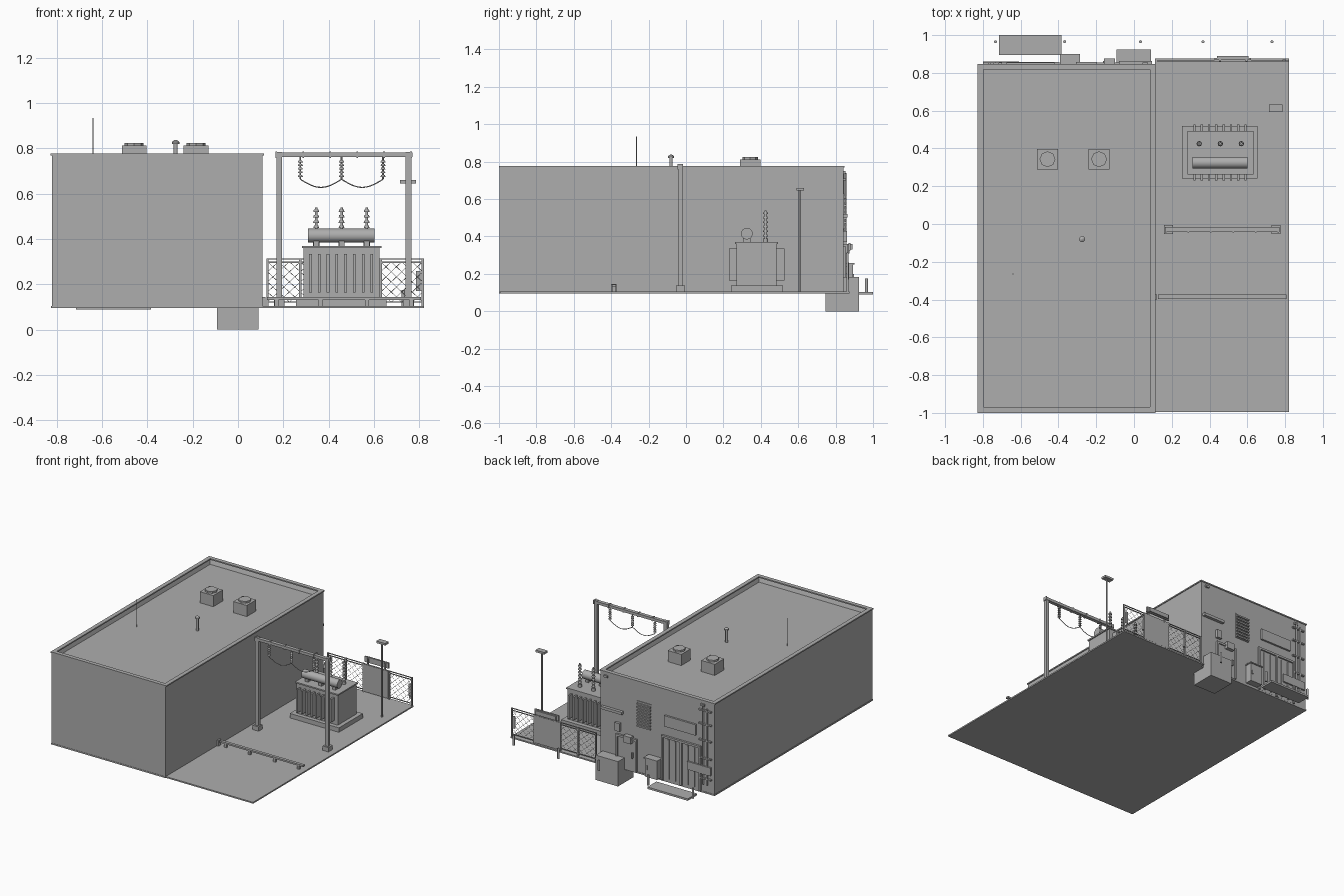
import bpy, bmesh, math
from mathutils import Vector, Matrix

grey = bpy.data.materials.new("plain grey")
grey.diffuse_color = (0.42, 0.42, 0.42, 1)


def finish(name, bm, smooth=False):
    me = bpy.data.meshes.new(name)
    bm.to_mesh(me)
    bm.free()
    me.materials.append(grey)
    ob = bpy.data.objects.new(name, me)
    bpy.context.scene.collection.objects.link(ob)
    if smooth:
        bpy.ops.object.select_all(action='DESELECT')
        bpy.context.view_layer.objects.active = ob
        ob.select_set(True)
        bpy.ops.object.shade_smooth_by_angle(angle=math.radians(40))
    return ob


def add_box(bm, x0, x1, y0, y1, z0, z1):
    m = Matrix.Translation(((x0 + x1) / 2, (y0 + y1) / 2, (z0 + z1) / 2))
    m = m @ Matrix.Diagonal((x1 - x0, y1 - y0, z1 - z0, 1))
    return bmesh.ops.create_cube(bm, size=1, matrix=m)['verts']


def add_tube(bm, a, b, r, n=12, r2=None):
    a, b = Vector(a), Vector(b)
    d = b - a
    m = Matrix.Translation((a + b) / 2) @ d.to_track_quat('Z', 'Y').to_matrix().to_4x4()
    bmesh.ops.create_cone(bm, cap_ends=True, segments=n, radius1=r,
                          radius2=r if r2 is None else r2, depth=d.length, matrix=m)


def boxes(name, *dims):
    bm = bmesh.new()
    for d in dims:
        add_box(bm, *d)
    return finish(name, bm)


def tubes(name, *specs):
    bm = bmesh.new()
    for s in specs:
        add_tube(bm, *s)
    return finish(name, bm, True)


# ground slab and building with recessed roof
boxes("ground_slab", (-0.825, 0.11, -1, 0.845, 0.095, 0.105), (0.11, 0.82, -0.995, 0.875, 0.095, 0.105))
bm = bmesh.new()
add_box(bm, -0.822, 0.108, -0.998, 0.842, 0.105, 0.775)
bm.normal_update()
top = [f for f in bm.faces if f.normal.z > 0.9]
bmesh.ops.inset_region(bm, faces=top, thickness=0.024)
bmesh.ops.translate(bm, verts=top[0].verts, vec=(0, 0, -0.045))
finish("building_shell", bm)
boxes("parapet_coping", (-0.828, -0.798, -1, 0.847, 0.768, 0.777), (0.084, 0.114, -1, 0.847, 0.768, 0.777),
      (-0.828, 0.114, -1, -0.97, 0.768, 0.777), (-0.828, 0.114, 0.817, 0.847, 0.768, 0.777))

# roof equipment
for i, x in enumerate((-0.458, -0.185)):
    boxes(f"roof_unit_{i}", (x - 0.055, x + 0.055, 0.288, 0.398, 0.73, 0.812))
    bm = bmesh.new()
    add_tube(bm, (x, 0.343, 0.81), (x, 0.343, 0.825), 0.042, 8)
    finish(f"roof_fan_{i}", bm)
tubes("roof_vent_pipe", ((-0.275, -0.08, 0.73), (-0.275, -0.08, 0.82), 0.009),
      ((-0.275, -0.08, 0.82), (-0.275, -0.08, 0.829), 0.016),
      ((-0.275, -0.08, 0.829), (-0.275, -0.08, 0.838), 0.016, 12, 0.004))
tubes("roof_antenna", ((-0.64, -0.265, 0.73), (-0.64, -0.265, 0.935), 0.003, 8))

# gantry: columns, footings, beam
GY = -0.03
boxes("gantry_columns", *[(x - 0.013, x + 0.013, GY - 0.011, GY + 0.011, 0.105, 0.785) for x in (0.182, 0.752)])
boxes("gantry_footings", *[(x - 0.024, x + 0.024, GY - 0.024, GY + 0.024, 0.105, 0.137) for x in (0.182, 0.752)])
boxes("gantry_beam", (0.165, 0.77, GY - 0.013, GY + 0.013, 0.762, 0.782),
      *[(0.165 + 0.119 * i, 0.173 + 0.119 * i, GY - 0.015, GY + 0.015, 0.758, 0.786) for i in range(6)])

# hanging insulators with sagging wires
IX = (0.275, 0.457, 0.64)
bm = bmesh.new()
for x in IX:
    add_tube(bm, (x, GY, 0.665), (x, GY, 0.765), 0.004, 8)
    for k in range(5):
        z = 0.675 + k * 0.016
        add_tube(bm, (x, GY, z), (x, GY, z + 0.008), 0.011, 12, 0.008)
finish("hanging_insulators", bm, True)
bm = bmesh.new()
for a, b in zip(IX, IX[1:]):
    pts = [(a + (b - a) * t / 12, GY, 0.664 - 0.036 * math.sin(math.pi * t / 12)) for t in range(13)]
    for p, q in zip(pts, pts[1:]):
        add_tube(bm, p, q, 0.0025, 6)
finish("sagging_wires", bm, True)

# transformer
boxes("transformer_plinth", (0.255, 0.655, 0.24, 0.518, 0.105, 0.138))
boxes("transformer_tank", (0.29, 0.625, 0.27, 0.485, 0.138, 0.36))
boxes("transformer_lid", (0.282, 0.633, 0.262, 0.492, 0.36, 0.37))
boxes("cooling_fins", *[(x - 0.006, x + 0.006, y0, y1, 0.165, 0.335)
                        for x in [0.32 + 0.0387 * i for i in range(8)]
                        for y0, y1 in ((0.23, 0.275), (0.48, 0.526))])
tubes("oil_conservator", ((0.31, 0.325, 0.415), (0.602, 0.325, 0.415), 0.031, 20))
boxes("conservator_supports", *[(x - 0.012, x + 0.012, 0.305, 0.345, 0.365, 0.395) for x in (0.345, 0.457, 0.568)])
bm = bmesh.new()
for x in (0.345, 0.457, 0.568):
    add_tube(bm, (x, 0.425, 0.365), (x, 0.425, 0.39), 0.014)
    add_tube(bm, (x, 0.425, 0.365), (x, 0.425, 0.54), 0.006, 10)
    for k in range(6):
        z = 0.40 + k * 0.024
        add_tube(bm, (x, 0.425, z), (x, 0.425, z + 0.011), 0.013, 12, 0.01)
finish("transformer_bushings", bm, True)

# low rail across the yard
boxes("low_rail", (0.128, 0.808, -0.396, -0.374, 0.132, 0.144),
      *[(x - 0.009, x + 0.009, -0.392, -0.378, 0.105, 0.135) for x in (0.17, 0.365, 0.57, 0.765)])

# lamp post
tubes("lamp_pole", ((0.75, 0.605, 0.105), (0.75, 0.605, 0.65), 0.006))
boxes("lamp_head", (0.714, 0.786, 0.592, 0.632, 0.645, 0.66))

# rear fence: posts, rails, diamond wires, gate and sign
FY = 0.863
boxes("fence_posts", *[(x - 0.005, x + 0.005, FY - 0.005, FY + 0.005, 0.1, 0.315) for x in (0.13, 0.275, 0.42, 0.63, 0.815)])
boxes("fence_rails", *[(0.13, 0.815, FY - 0.003, FY + 0.003, z, z + 0.005) for z in (0.12, 0.295, 0.31)])
bm = bmesh.new()
for x0, x1 in ((0.13, 0.42), (0.63, 0.815)):
    n = round((x1 - x0) / 0.048)
    w = (x1 - x0) / n
    for i in range(n):
        for j in range(4):
            a, b = x0 + i * w, x0 + (i + 1) * w
            z, h = 0.122 + j * 0.0445, 0.0445
            add_tube(bm, (a, FY, z), (b, FY, z + h), 0.001, 4)
            add_tube(bm, (a, FY, z + h), (b, FY, z), 0.001, 4)
finish("fence_mesh", bm)
boxes("gate_panel", (0.425, 0.625, FY - 0.006, FY + 0.006, 0.11, 0.312))
boxes("gate_sign", (0.425, 0.62, 0.868, 0.88, 0.325, 0.365), (0.44, 0.605, 0.88, 0.89, 0.33, 0.36),
      (0.45, 0.46, 0.86, 0.87, 0.3, 0.36), (0.59, 0.6, 0.86, 0.87, 0.3, 0.36))
boxes("fence_plate", (0.785, 0.805, 0.866, 0.872, 0.17, 0.26))

# bollards behind the building
tubes("bollards", *[((x, 0.965, 0.1), (x, 0.965, 0.176), 0.008) for x in (-0.733, -0.367, 0.035, 0.365, 0.73)])

# rear wall: large box, cabinet, entry platform
boxes("cable_pit_box", (-0.092, 0.09, 0.745, 0.924, 0, 0.183))
boxes("wall_cabinet", (-0.388, -0.29, 0.84, 0.893, 0.115, 0.25), (-0.393, -0.285, 0.84, 0.9, 0.25, 0.258),
      (-0.31, -0.302, 0.893, 0.898, 0.17, 0.2))
boxes("entry_platform", (-0.715, -0.385, 0.895, 1, 0.09, 0.104))

# double service door with frame, leaves and ribs
W = 0.842
boxes("service_door", (-0.71, -0.40, W, W + 0.004, 0.105, 0.43))
boxes("service_door_frame", (-0.715, -0.395, W, W + 0.015, 0.42, 0.435),
      *[(x - 0.007, x + 0.007, W, W + 0.015, 0.105, 0.43) for x in (-0.708, -0.555, -0.402)],
      *[(x - 0.006, x + 0.006, W, W + 0.01, 0.12, 0.41) for x in (-0.66, -0.605, -0.505, -0.45)])
boxes("side_door", (-0.185, -0.035, W, W + 0.006, 0.105, 0.335),
      (-0.195, -0.025, W, W + 0.014, 0.33, 0.345), (-0.195, -0.182, W, W + 0.014, 0.105, 0.335),
      (-0.038, -0.025, W, W + 0.014, 0.105, 0.335), (-0.165, -0.155, W, W + 0.02, 0.2, 0.24))
boxes("small_awning", (-0.08, 0.095, W, W + 0.022, 0.5, 0.52))
boxes("wall_lamp", (-0.06, -0.02, W, W + 0.02, 0.37, 0.43))
boxes("meter_box", (-0.16, -0.10, W, W + 0.033, 0.31, 0.36))

# louvre vent
boxes("louvre_vent", (-0.31, -0.195, W, W + 0.005, 0.44, 0.63),
      *[(-0.308, -0.197, W, W + 0.015, 0.445 + 0.023 * i, 0.456 + 0.023 * i) for i in range(8)])

# blank wall plates and vertical conduits
boxes("wall_plates", (-0.675, -0.42, W, W + 0.014, 0.505, 0.585), (-0.8, -0.61, W + 0.006, W + 0.018, 0.24, 0.3))
tubes("wall_conduits", *[((x, W + 0.008, 0.16), (x, W + 0.008, z), 0.007, 10) for x, z in ((-0.735, 0.74), (-0.765, 0.72))])
boxes("conduit_brackets", *[(-0.8, -0.7, W, W + 0.014, z, z + 0.01) for z in (0.2, 0.35, 0.48, 0.6, 0.7)])

# small yard marker beside the building
boxes("wall_spouts", *[(x - 0.015, x + 0.015, W, W + 0.012, 0.735, 0.75) for x in (0.06, -0.73)])
boxes("yard_post", (0.108, 0.122, -0.4, -0.372, 0.105, 0.145))
